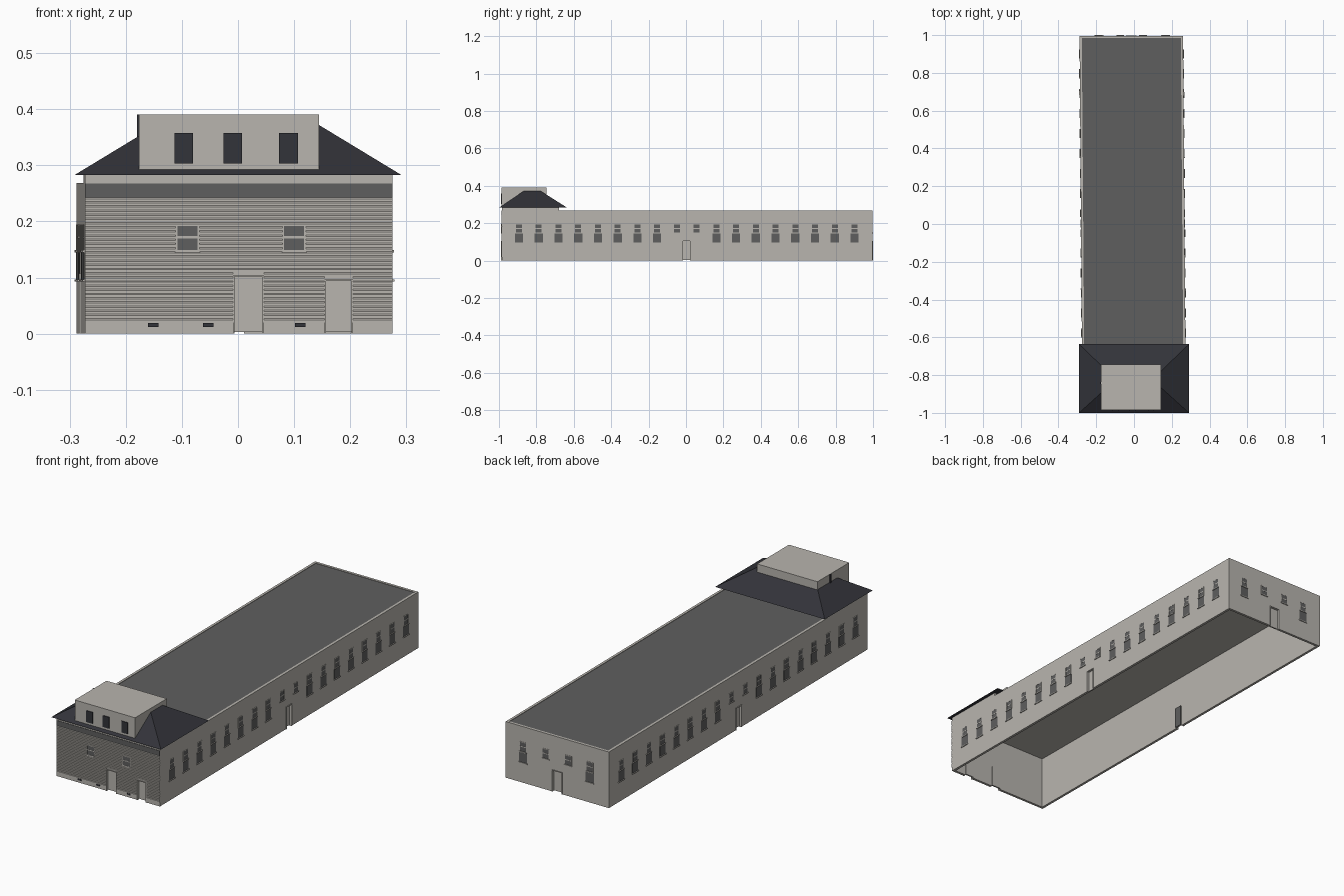
import bpy, bmesh
from mathutils import Matrix, Vector

if "Cube" in bpy.data.objects:
    bpy.data.objects.remove(bpy.data.objects["Cube"])


def material(name, r, g, b):
    m = bpy.data.materials.new(name)
    m.use_nodes = True
    m.diffuse_color = (r, g, b, 1)
    m.node_tree.nodes["Principled BSDF"].inputs["Base Color"].default_value = (r, g, b, 1)
    return m


STONE = material("warm grey wall", 0.48, 0.46, 0.425)
GREY = material("flat roof grey", 0.113, 0.113, 0.113)
SLATE = material("dark slate", 0.032, 0.033, 0.041)

W, FRONT, BACK, TOP, THICK = 0.274, -0.985, 0.996, 0.269, 0.012


def finish(name, bm, mat, skew=True):
    """Turn a bmesh into an object; the long block is slightly skewed in plan."""
    if skew:
        for v in bm.verts:
            v.co.x += 0.001 - 0.0077 * (v.co.y - FRONT)
    bmesh.ops.recalc_face_normals(bm, faces=bm.faces)
    mesh = bpy.data.meshes.new(name)
    bm.to_mesh(mesh)
    bm.free()
    mesh.materials.append(mat)
    ob = bpy.data.objects.new(name, mesh)
    bpy.context.collection.objects.link(ob)
    return ob


def boxes(name, items, mat, skew=True):
    bm = bmesh.new()
    for a, b in items:
        a, b = Vector(a), Vector(b)
        size = Vector([abs(c) for c in b - a])
        bmesh.ops.create_cube(bm, size=1, matrix=Matrix.Translation((a + b) / 2) @ Matrix.Diagonal(size).to_4x4())
    return finish(name, bm, mat, skew)


def at(side, u, d, z):
    """Point on a wall: u along it, d outward from it."""
    return {"front": (u, FRONT - d, z), "back": (u, BACK + d, z),
            "left": (W + d, u, z), "right": (-W - d, u, z)}[side]


def slab(side, u0, u1, d0, d1, z0, z1):
    return at(side, u0, d0, z0), at(side, u1, d1, z1)


# Hollow wall ring with door openings
doors = [("front", -0.007, 0.042, 0.102), ("front", 0.156, 0.201, 0.094),
         ("back", -0.025, 0.025, 0.102), ("left", -0.016, 0.022, 0.104), ("right", -0.016, 0.022, 0.104)]
walls = boxes("walls", [((-W, FRONT, 0), (W, BACK, TOP))], STONE)
hollow = boxes("hollow_cutter", [((-W + THICK, FRONT + THICK, -0.1), (W - THICK, BACK - THICK, 0.4))], STONE)
openings = boxes("door_cutter", [slab(s, a, b, -0.03, 0.03, -0.05, h) for s, a, b, h in doors], STONE)
bpy.context.view_layer.objects.active = walls
for cutter in (hollow, openings):
    cutter.hide_render = True
    mod = walls.modifiers.new("cut", "BOOLEAN")
    mod.operation, mod.solver, mod.object = "DIFFERENCE", "EXACT", cutter
    bpy.ops.object.modifier_apply(modifier=mod.name)
    bpy.data.objects.remove(cutter)

# Recessed door leaves, thin surrounds and one dark inner door face
boxes("door_leaves", [slab(s, a, b, -0.016, -0.009, 0.003, h) for s, a, b, h in doors], STONE)
frames = []
for s, a, b, h in doors:
    frames += [slab(s, a - 0.003, a, 0, 0.003, 0, h + 0.003), slab(s, b, b + 0.003, 0, 0.003, 0, h + 0.003),
               slab(s, a, b, 0, 0.003, h, h + 0.003)]
boxes("door_frames", frames, STONE)
boxes("inner_door_face", [slab("right", -0.016, 0.022, -0.018, -0.016, 0.003, 0.104)], GREY)

# Flat roof behind a low parapet, with a pale ceiling under it
boxes("flat_roof", [((-W + THICK, FRONT + THICK, 0.262), (W - THICK, BACK - THICK, 0.267))], GREY)
boxes("ceiling", [((-W + THICK, FRONT + THICK, 0.257), (W - THICK, BACK - THICK, 0.262))], STONE)

# Windows: upper sash everywhere, lower panel where listed
windows = [("front", -0.091, False), ("front", 0.099, False)]
windows += [("back", x, abs(x) > 0.1) for x in (-0.172, -0.058, 0.062, 0.182)]
for side in ("left", "right"):
    windows += [(side, 0.004 + sign * (0.053 + 0.1055 * i), i > 0) for sign in (-1, 1) for i in range(9)]
glass, trim, sills = [], [], []
for s, u, lower in windows:
    w, d = (0.018, 0.003) if s == "front" else (0.016, 0.0006)
    z0, z1, mid = 0.149, 0.192, 0.172
    glass.append(slab(s, u - w, u + w, 0, d, z0, z1))
    for a, b, e, f in ((-w - 0.003, -w, z0, z1), (w, w + 0.003, z0, z1), (-w - 0.003, w + 0.003, z1, z1 + 0.003),
                       (-w, w, mid - 0.002, mid + 0.002)):
        trim.append(slab(s, u + a, u + b, 0, d + 0.0006, e, f))
    sills.append(slab(s, u - w - 0.004, u + w + 0.004, 0, 0.004, z0 - 0.004, z0))
    if lower:
        glass.append(slab(s, u - 0.022, u + 0.022, 0, d, 0.097, 0.145))
        sills.append(slab(s, u - 0.024, u + 0.024, 0, 0.004, 0.093, 0.097))
boxes("window_glass", glass, GREY)
boxes("window_bars", trim, STONE)
boxes("window_sills", sills, STONE)

# Boards with chamfered tops on the front, interrupted by the doors
bm = bmesh.new()
rows, low, high = 30, 0.02, 0.243
step = (high - low) / rows
for i in range(rows):
    z = low + i * step
    start, spans = -W, []
    for s, a, b, h in doors[:2]:
        if z < h + 0.003:
            spans.append((start, a - 0.003))
            start = b + 0.003
    spans.append((start, W))
    profile = ((0, z), (0.0024, z), (0.0024, z + 0.65 * step), (0, z + step))
    for a, b in spans:
        l, r = [[bm.verts.new(at("front", x, d, h)) for d, h in profile] for x in (a, b)]
        for j in range(3):
            bm.faces.new((l[j], r[j], r[j + 1], l[j + 1]))
        bm.faces.new(l)
        bm.faces.new(r)
finish("front_boards", bm, STONE)

# Front band, upper wall below the eaves, and floor vents
boxes("front_band", [slab("front", -W, W, 0, 0.002, 0.243, 0.268)], GREY)
boxes("upper_wall", [((-W, FRONT, 0.268), (W, -0.68, 0.283))], STONE)
boxes("floor_vents", [slab("front", x - 0.009, x + 0.009, 0, 0.003, 0.012, 0.019)
                      for x in (-0.152, -0.054, 0.11)], SLATE)

# Hipped roof over the front block
bm = bmesh.new()
rings = []
for x, y0, y1, z in ((0.291, -1, -0.636, 0.283), (0.136, -0.86, -0.785, 0.377)):
    rings.append([bm.verts.new(p) for p in ((-x, y0, z), (x, y0, z), (x, y1, z), (-x, y1, z))])
for i in range(4):
    k = (i + 1) % 4
    bm.faces.new((rings[0][i], rings[0][k], rings[1][k], rings[1][i]))
for r in rings:
    bm.faces.new(r)
finish("hipped_roof", bm, SLATE, skew=False)

# Box dormer with three dark windows and a dark strip on its right side
boxes("dormer", [((-0.176, -0.986, 0.292), (0.144, -0.745, 0.391))], STONE, skew=False)
boxes("dormer_windows", [((x - 0.0165, -0.989, 0.303), (x + 0.0165, -0.984, 0.358))
                         for x in (-0.097, -0.009, 0.09)], SLATE, skew=False)
boxes("dormer_side_strip", [((-0.18, -0.846, 0.33), (-0.175, -0.836, 0.391))], SLATE, skew=False)
